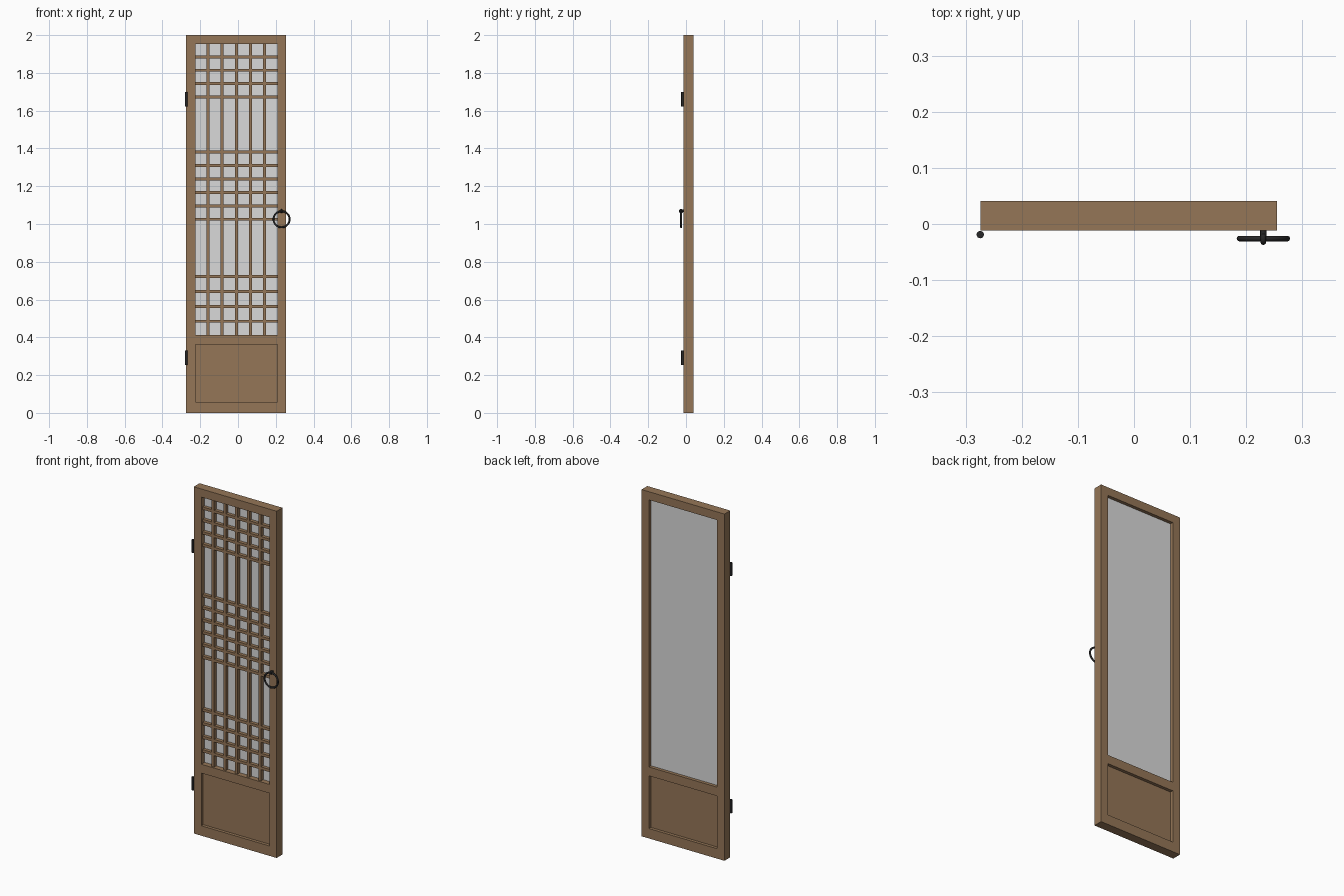
import bpy
import math

if "Cube" in bpy.data.objects:
    bpy.data.objects.remove(bpy.data.objects["Cube"])


def material(name, rgb):
    m = bpy.data.materials.new(name)
    m.diffuse_color = (*rgb, 1.0)
    m.use_nodes = True
    m.node_tree.nodes["Principled BSDF"].inputs["Base Color"].default_value = m.diffuse_color
    return m


WOOD = material("brown wood", (0.30, 0.182, 0.096))
PAPER = material("pale paper", (0.70, 0.70, 0.70))
IRON = material("black iron", (0.02, 0.02, 0.021))


def finish(name, mat):
    ob = bpy.context.object
    ob.name = name
    ob.data.materials.append(mat)
    return ob


def box(name, x, y, z, mat):
    """Box from (min, max) pairs."""
    bpy.ops.mesh.primitive_cube_add(
        size=1, location=[(a + b) / 2 for a, b in (x, y, z)])
    ob = finish(name, mat)
    ob.scale = [b - a for a, b in (x, y, z)]
    bpy.ops.object.transform_apply(location=False, rotation=False, scale=True)
    return ob


def cylinder(name, loc, radius, depth, rot=(0, 0, 0)):
    bpy.ops.mesh.primitive_cylinder_add(
        vertices=24, radius=radius, depth=depth, location=loc, rotation=rot)
    finish(name, IRON)
    bpy.ops.object.shade_smooth_by_angle()


def torus(name, loc, rot, major, minor, segments):
    bpy.ops.mesh.primitive_torus_add(
        location=loc, rotation=rot, major_radius=major, minor_radius=minor,
        major_segments=segments, minor_segments=16)
    finish(name, IRON)
    bpy.ops.object.shade_smooth()


# Door outline and opening
L, R = -0.274, 0.255
IL, IR = -0.226, 0.208
DEPTH = (-0.012, 0.041)
Z_PANEL, Z_MID, Z_LATTICE, Z_TOP = 0.057, 0.361, 0.412, 1.953

# Frame
box("left_stile", (L, IL), DEPTH, (0, 2), WOOD)
box("right_stile", (IR, R), DEPTH, (0, 2), WOOD)
for name, z in (("bottom_rail", (0, Z_PANEL)),
                ("middle_rail", (Z_MID, Z_LATTICE)),
                ("top_rail", (Z_TOP, 2))):
    box(name, (IL, IR), DEPTH, z, WOOD)

# Recessed lower panel and paper backing
box("lower_panel", (IL, IR), (0.006, 0.023), (Z_PANEL, Z_MID), WOOD)
box("paper", (IL, IR), (0.018, 0.022), (Z_LATTICE, Z_TOP), PAPER)

# Lattice: five uprights with equal gaps, three bands of crossbars
BAR = 0.0155
gap = (IR - IL - 5 * BAR) / 6
for i in range(5):
    x = IL + gap + i * (gap + BAR)
    box(f"lattice_upright_{i + 1}", (x, x + BAR), (-0.002, 0.018),
        (Z_LATTICE, Z_TOP), WOOD)
for band, (z0, z1, count) in {"lower": (0.485, 0.721, 4),
                              "middle": (1.025, 1.381, 6),
                              "upper": (1.672, 1.885, 4)}.items():
    for i in range(count):
        z = z0 + (z1 - z0) * i / (count - 1)
        box(f"lattice_{band}_bar_{i + 1}", (IL, IR), (-0.0015, 0.018),
            (z - BAR / 2, z + BAR / 2), WOOD)

# Hinge pins
for name, z in (("lower_hinge", 0.292), ("upper_hinge", 1.66)):
    cylinder(name, (L, -0.019, z), 0.0065, 0.076)

# Ring pull hanging from an eye on a short post
RX, RY = 0.2305, -0.026
torus("ring_pull", (RX, RY, 1.025), (math.pi / 2, 0, 0), 0.0425, 0.005, 48)
torus("ring_eye", (RX, RY, 1.068), (0, math.pi / 2, 0), 0.0065, 0.0048, 24)
cylinder("eye_post", (RX, -0.015, 1.07), 0.0055, 0.012, (math.pi / 2, 0, 0))
